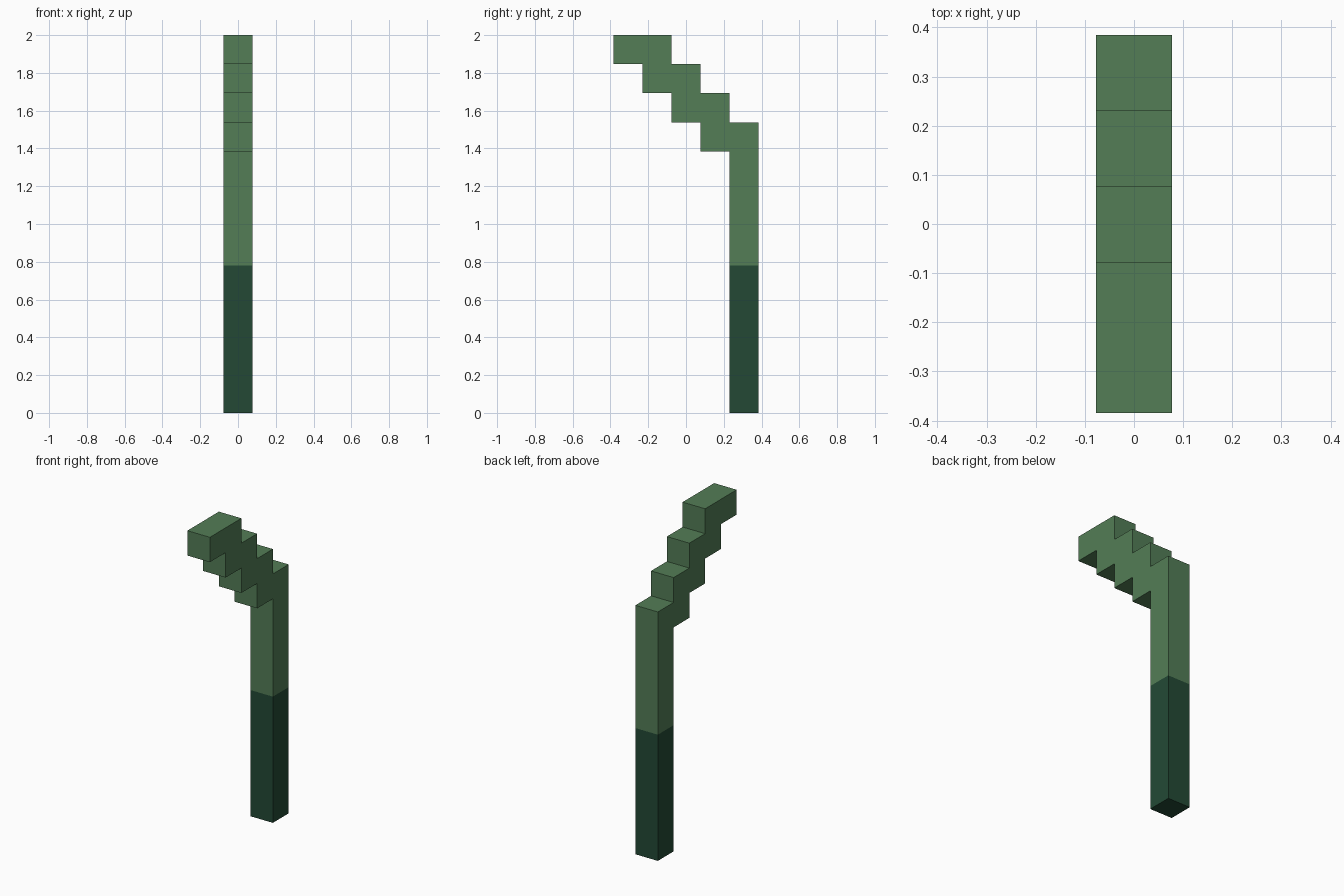
import bpy
import bmesh
from mathutils import Vector

cube = bpy.data.objects.get("Cube")
if cube:
    bpy.data.objects.remove(cube, do_unlink=True)

U = 2 / 13          # one block of the stepped shape
STEPS = 4           # blocks stepping forward from the post
GRIP_TOP = 0.78     # height where the dark grip ends


def make_material(name, rgb):
    mat = bpy.data.materials.new(name)
    mat.use_nodes = True
    color = (*rgb, 1.0)
    mat.diffuse_color = color
    mat.node_tree.nodes["Principled BSDF"].inputs["Base Color"].default_value = color
    return mat


light_green = make_material("light_green", (0.0865, 0.2051, 0.0931))
dark_green = make_material("dark_green", (0.0168, 0.0666, 0.0356))

# Side outline in block units (y, z): post, then stairs up the back and down the underside
outline = [(1.5, 0), (2.5, 0), (2.5, 10)]
for i in range(STEPS - 1):
    outline += [(1.5 - i, 10 + i), (1.5 - i, 11 + i)]
outline += [(-2.5 + 2, 12), (-2.5 + 2, 13), (-2.5, 13), (-2.5, 12)]
outline = list(dict.fromkeys(outline))
for i in range(STEPS - 1):
    outline += [(-1.5 + i, 12 - i), (-1.5 + i, 11 - i)]
outline.append((1.5, 9))

# Extrude the outline across the width
bm = bmesh.new()
side = bm.faces.new([bm.verts.new((-U / 2, y * U, z * U)) for y, z in outline])
extruded = bmesh.ops.extrude_face_region(bm, geom=[side])
bmesh.ops.translate(bm, vec=(U, 0, 0),
                    verts=[g for g in extruded["geom"] if isinstance(g, bmesh.types.BMVert)])

# Cut around the post at the top of the grip and colour by height
bmesh.ops.bisect_plane(bm, geom=bm.verts[:] + bm.edges[:] + bm.faces[:],
                       plane_co=Vector((0, 0, GRIP_TOP)), plane_no=Vector((0, 0, 1)))
bmesh.ops.recalc_face_normals(bm, faces=bm.faces)
for face in bm.faces:
    face.material_index = int(max(v.co.z for v in face.verts) < GRIP_TOP + 0.001)

mesh = bpy.data.meshes.new("stepped_club")
bm.to_mesh(mesh)
bm.free()
mesh.materials.append(light_green)
mesh.materials.append(dark_green)
bpy.context.collection.objects.link(bpy.data.objects.new("stepped_club", mesh))
